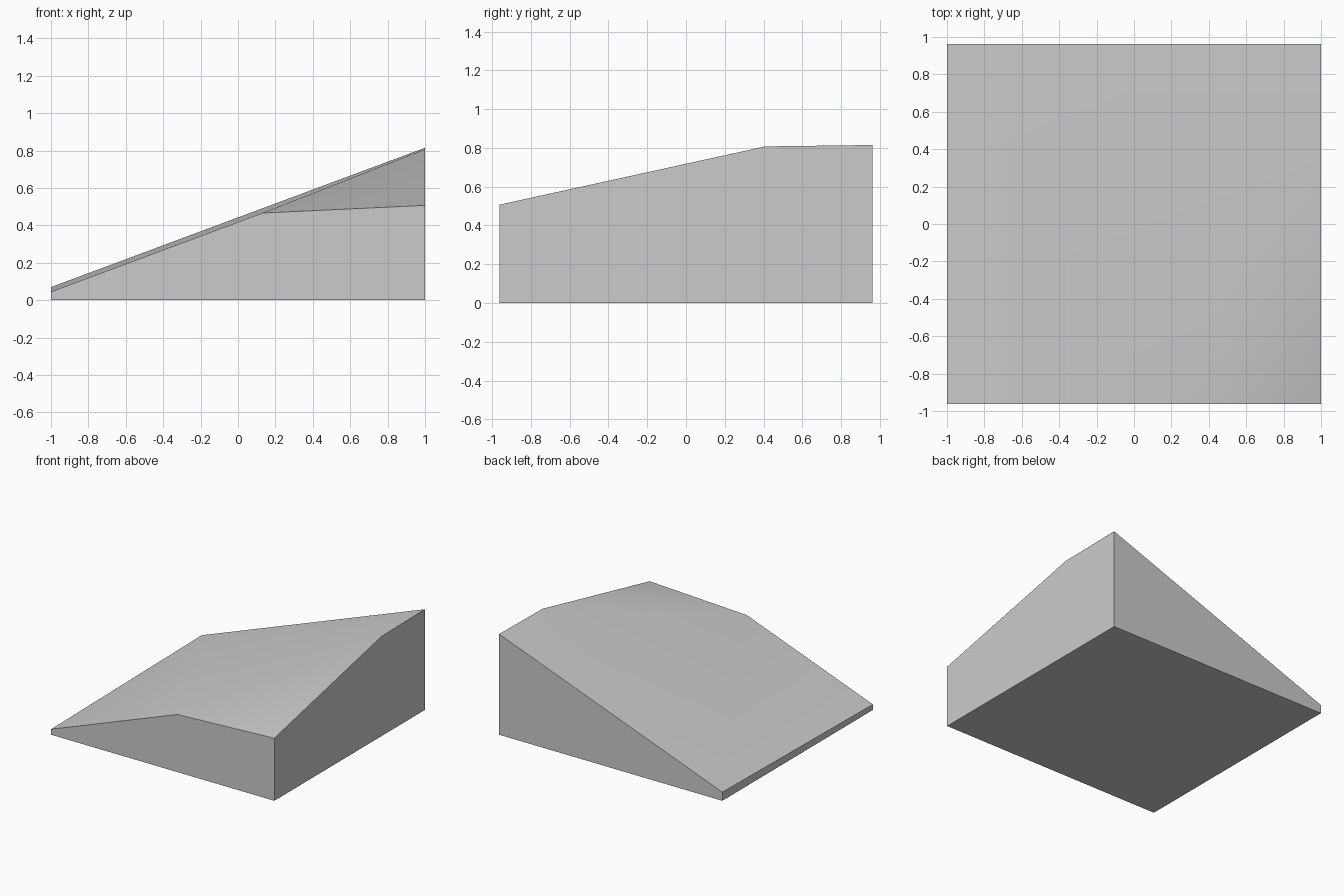
import bpy
import bmesh
from mathutils import Vector

default = bpy.data.objects.get("Cube")
if default:
    bpy.data.objects.remove(default, do_unlink=True)

# Plain grey surface
grey = bpy.data.materials.new("light_grey")
grey.use_nodes = True
colour = (0.6, 0.6, 0.6, 1)
grey.diffuse_color = colour
grey.node_tree.nodes["Principled BSDF"].inputs["Base Color"].default_value = colour

# Solid block that the sloping faces are sliced from
bm = bmesh.new()
bmesh.ops.create_cube(bm, size=2)
bmesh.ops.scale(bm, vec=(1, 0.963, 0.5), verts=bm.verts)
bmesh.ops.translate(bm, vec=(0, 0, 0.5), verts=bm.verts)


def slice_above(a, b, c):
    """Remove everything above the plane through three points and cap it."""
    a, b, c = Vector(a), Vector(b), Vector(c)
    normal = (b - a).cross(c - a).normalized()
    if normal.z < 0:
        normal.negate()
    cut = bmesh.ops.bisect_plane(
        bm, geom=bm.verts[:] + bm.edges[:] + bm.faces[:],
        plane_co=a, plane_no=normal, clear_outer=True)
    edges = [e for e in cut["geom_cut"] if isinstance(e, bmesh.types.BMEdge)]
    bmesh.ops.holes_fill(bm, edges=edges, sides=0)


# Main ramp, then the gently sloping front corner
slice_above((-1, -0.963, 0.045), (-1, 0.963, 0.07), (1, 0.963, 0.815))
slice_above((0.13, -0.963, 0.466), (1, -0.963, 0.507), (1, 0.41, 0.808))
bmesh.ops.recalc_face_normals(bm, faces=bm.faces)

mesh = bpy.data.meshes.new("ramp_wedge")
bm.to_mesh(mesh)
bm.free()
mesh.materials.append(grey)
ramp = bpy.data.objects.new("ramp_wedge", mesh)
bpy.context.collection.objects.link(ramp)

# Blend the shallow crease, keep the sides crisp
bpy.context.view_layer.objects.active = ramp
ramp.select_set(True)
bpy.ops.object.shade_smooth_by_angle(angle=0.6)
